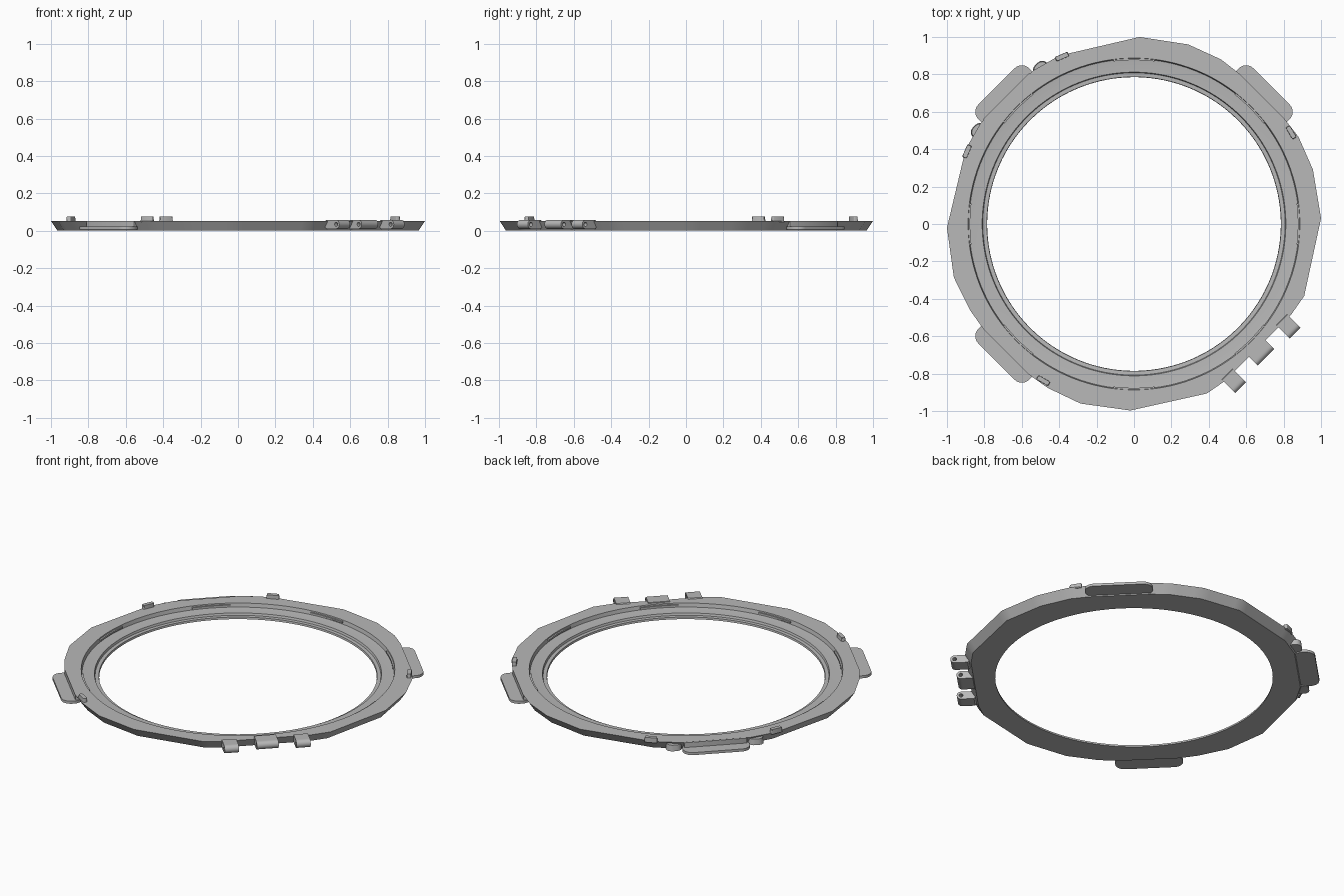
import bpy, bmesh, math
from mathutils import Matrix, Vector

cube = bpy.data.objects.get("Cube")
if cube:
    bpy.data.objects.remove(cube, do_unlink=True)

grey = bpy.data.materials.new("grey_plastic")
grey.use_nodes = True
COLOUR = (0.48, 0.48, 0.48, 1)
grey.diffuse_color = COLOUR
grey.node_tree.nodes["Principled BSDF"].inputs["Base Color"].default_value = COLOUR

TOP = 0.053


def finish(name, bm, matrix=Matrix()):
    bmesh.ops.recalc_face_normals(bm, faces=bm.faces)
    mesh = bpy.data.meshes.new(name)
    bm.to_mesh(mesh)
    bm.free()
    ob = bpy.data.objects.new(name, mesh)
    bpy.context.collection.objects.link(ob)
    mesh.materials.append(grey)
    ob.matrix_world = matrix
    bpy.ops.object.select_all(action='DESELECT')
    ob.select_set(True)
    bpy.context.view_layer.objects.active = ob
    bpy.ops.object.shade_smooth_by_angle(angle=math.radians(25))
    return ob


def bridge(bm, loops, closed=False):
    """Quads between successive closed loops of equal length."""
    n = len(loops[0])
    pairs = list(zip(loops, loops[1:]))
    if closed:
        pairs.append((loops[-1], loops[0]))
    for a, b in pairs:
        for i in range(n):
            j = (i + 1) % n
            bm.faces.new((a[i], a[j], b[j], b[i]))


def prism(name, outline, depth, matrix, taper=1.0):
    """Extrude a centred 2D outline along local z."""
    bm = bmesh.new()
    low = [bm.verts.new((x, y, 0)) for x, y in outline]
    high = [bm.verts.new((x * taper, y * taper, depth)) for x, y in outline]
    bridge(bm, [low, high])
    bm.faces.new(low)
    bm.faces.new(high)
    return finish(name, bm, matrix)


def rounded(length, width, radius, steps=6):
    pts = []
    corners = [(1, 1), (-1, 1), (-1, -1), (1, -1)]
    for q, (sx, sy) in enumerate(corners):
        for k in range(steps + 1):
            a = (q + k / steps) * math.pi / 2
            pts.append((sx * (length / 2 - radius) + radius * math.cos(a),
                        sy * (width / 2 - radius) + radius * math.sin(a)))
    return pts


def polar(angle, radius, z, tangent=0):
    """Local x runs along the rim, local y points outward."""
    return (Matrix.Rotation(angle - math.pi / 2, 4, 'Z')
            @ Matrix.Translation((tangent, radius, z)))


# Faceted ring with stepped inner seat
OUTLINE = [(1, 0.03), (0.957, 0.29), (0.88, 0.465), (0.81, 0.555), (0.555, 0.81),
           (0.465, 0.88), (0.29, 0.96), (0.03, 1), (-0.40, 0.90), (-0.54, 0.82),
           (-0.82, 0.54), (-0.90, 0.40), (-1, -0.02), (-0.963, -0.286),
           (-0.877, -0.46), (-0.81, -0.555), (-0.555, -0.81), (-0.46, -0.877),
           (-0.286, -0.96), (-0.02, -0.997), (0.39, -0.906), (0.485, -0.84),
           (0.84, -0.485), (0.91, -0.385)]
SEAT = [(0.887, TOP), (0.882, 0.030), (0.865, 0.028), (0.812, 0.026),
        (0.808, 0.013), (0.787, 0.012), (0.785, 0)]

rim = []
for i, p in enumerate(OUTLINE):
    a, b = Vector(p), Vector(OUTLINE[(i + 1) % len(OUTLINE)])
    count = max(1, round((b - a).length / 0.045))
    rim += [a.lerp(b, k / count) for k in range(count)]

bm = bmesh.new()
loops = [[bm.verts.new((p.x * 0.965, p.y * 0.965, 0)) for p in rim],
         [bm.verts.new((p.x, p.y, TOP)) for p in rim]]
for r, z in SEAT:
    loops.append([bm.verts.new((*(p.normalized() * r), z)) for p in rim])
bridge(bm, loops, closed=True)
finish("ring_body", bm)

# Shallow arc ribs on the seat wall
for n in range(8):
    bm = bmesh.new()
    rows = []
    for k in range(13):
        a = n * math.pi / 4 + (k / 12 - 0.5) * 0.25
        rows.append([bm.verts.new((r * math.cos(a), r * math.sin(a), z))
                     for r, z in ((0.876, 0.036), (0.889, 0.036),
                                  (0.889, 0.046), (0.876, 0.046))])
    bridge(bm, rows)
    bm.faces.new(rows[0])
    bm.faces.new(rows[-1])
    finish("seat_rib", bm)

# Thin finger tabs with a groove line beside the ring
for name, deg in (("back_left", 45), ("back_right", 135), ("front_right", 225)):
    a = math.radians(deg)
    prism(name + "_tab", rounded(0.385, 0.12, 0.055), 0.016, polar(a, 0.98, 0.006))
    prism(name + "_tab_wall", rounded(0.36, 0.03, 0.004, 2), TOP - 0.007,
          polar(a, 0.951, 0.006))

# Rounded lobes flanking the back right tab
for side in (-1, 1):
    prism("tab_lobe", rounded(0.09, 0.08, 0.035), 0.036,
          polar(math.radians(135), 0.934, 0.008, side * 0.235), 0.9)

# Raised clips on the rim
for x, y in ((-0.385, 0.895), (-0.893, 0.388), (0.84, 0.49), (-0.485, -0.837)):
    prism("rim_clip", rounded(0.075, 0.026, 0.008, 3), 0.03,
          polar(math.atan2(y, x), math.hypot(x, y), 0.046), 0.92)


# Hinge knuckles: extruded along the rim, with a pin hole through each
def knuckle(name, tangent, width, outer):
    n, pin_r, rad, hz = 20, 0.011, 0.024, 0.034
    back = 0.90 - (outer - rad)
    hole, shell = [], []
    for k in range(n):
        a = 2 * math.pi * k / n
        c, s = math.cos(a), math.sin(a)
        hole.append((pin_r * c, pin_r * s))
        if c < -0.01:
            f = min(back / c, rad / abs(s) if abs(s) > 0.01 else 9)
            shell.append((f * c, f * s))
        else:
            shell.append((rad * c, rad * s))
    bm = bmesh.new()
    loops = [[bm.verts.new((x, u, v)) for u, v in pts]
             for x, pts in ((-width / 2, hole), (-width / 2, shell),
                            (width / 2, shell), (width / 2, hole))]
    bridge(bm, loops, closed=True)
    finish(name, bm, polar(math.radians(-45), outer - rad, hz, tangent))


knuckle("hinge_knuckle_front", -0.197, 0.082, 1.022)
knuckle("hinge_knuckle_middle", 0.005, 0.125, 1.003)
knuckle("hinge_knuckle_side", 0.215, 0.082, 1.022)
